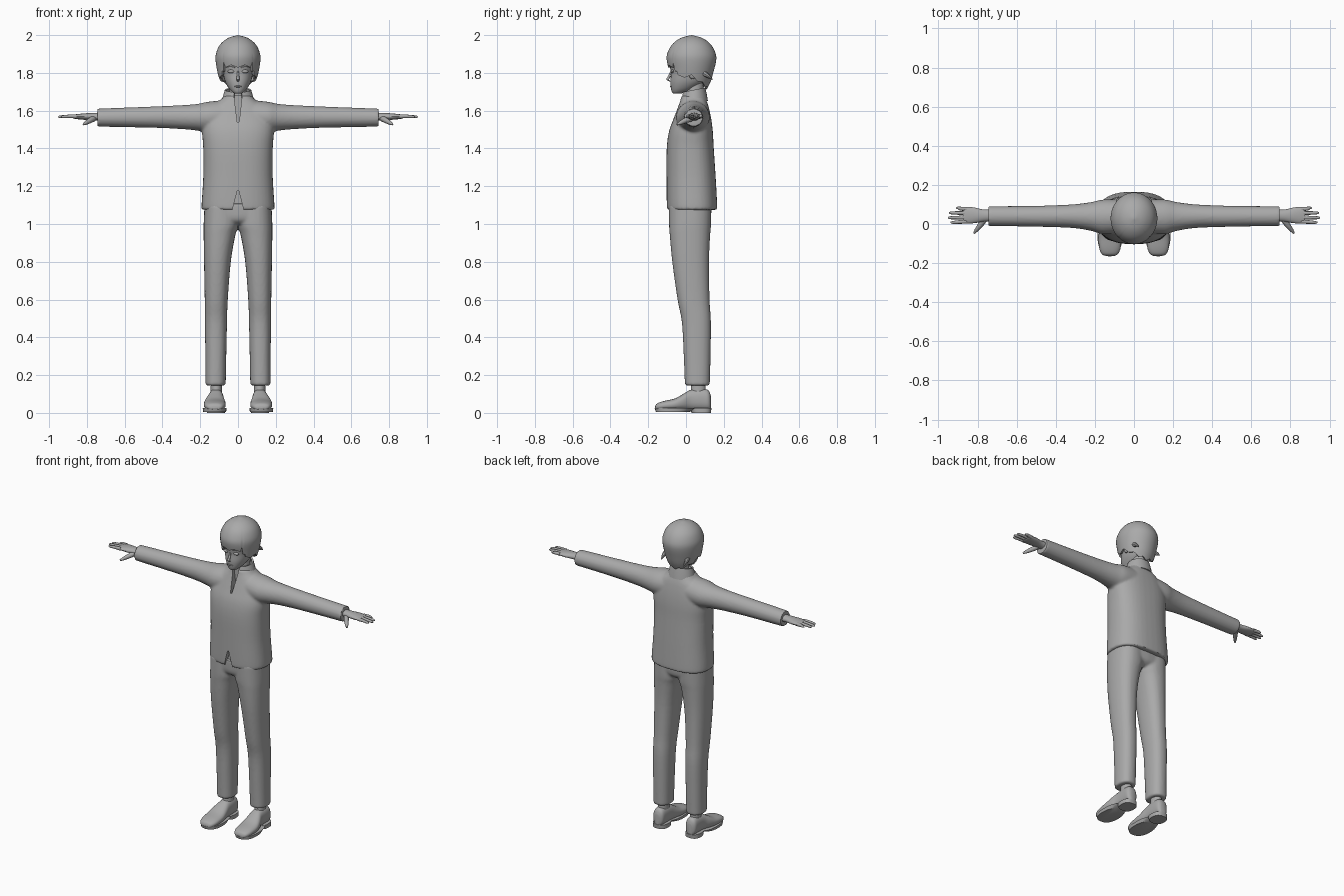
import bpy, bmesh, math
from mathutils import Vector

if "Cube" in bpy.data.objects:
    bpy.data.objects.remove(bpy.data.objects["Cube"])

grey = bpy.data.materials.new("plain grey")
grey.diffuse_color = (0.4, 0.4, 0.4, 1)
grey.use_nodes = True
grey.node_tree.nodes["Principled BSDF"].inputs["Base Color"].default_value = grey.diffuse_color


def finish(name, bm):
    bmesh.ops.recalc_face_normals(bm, faces=bm.faces)
    me = bpy.data.meshes.new(name)
    bm.to_mesh(me)
    bm.free()
    me.materials.append(grey)
    ob = bpy.data.objects.new(name, me)
    bpy.context.collection.objects.link(ob)
    return ob


def smooth_path(rows, steps):
    """Catmull-Rom interpolation between rows of numbers."""
    out = []
    for i in range(len(rows) - 1):
        a, b, c, d = (rows[max(0, min(len(rows) - 1, i + k))] for k in (-1, 0, 1, 2))
        for s in range(steps):
            t = s / steps
            out.append([0.5 * (2 * q + (r - p) * t + (2 * p - 5 * q + 4 * r - u) * t * t
                               + (3 * q - p - 3 * r + u) * t ** 3) for p, q, r, u in zip(a, b, c, d)])
    return out + [list(rows[-1])]


def loft(name, axis, rows, n=28, steps=4, power=2.0, side=1):
    """Rows are (position on axis, min u, max u, min v, max v); u, v are the other axes in order."""
    bm = bmesh.new()
    rings = []
    for w, u0, u1, v0, v1 in smooth_path(rows, steps):
        ring = []
        for k in range(n):
            c, s = math.cos(math.tau * k / n), math.sin(math.tau * k / n)
            e = 2 / power
            u = (u0 + u1) / 2 + (u1 - u0) / 2 * math.copysign(abs(c) ** e, c)
            v = (v0 + v1) / 2 + (v1 - v0) / 2 * math.copysign(abs(s) ** e, s)
            co = {'x': (w, u, v), 'y': (u, w, v), 'z': (u, v, w)}[axis]
            ring.append(bm.verts.new((co[0] * side, co[1], co[2])))
        rings.append(ring)
    for a, b in zip(rings, rings[1:]):
        for k in range(n):
            bm.faces.new((a[k], a[(k + 1) % n], b[(k + 1) % n], b[k]))
    bm.faces.new(rings[0])
    bm.faces.new(rings[-1])
    return finish(name, bm)


def tube(name, points, side, n=10):
    """Tapered round limb through points (x, y, z, radius)."""
    bm = bmesh.new()
    path = smooth_path(points, 3)
    d = (Vector(path[-1][:3]) - Vector(path[0][:3])).normalized()
    u = d.cross(Vector((0, 0, 1))).normalized()
    v = d.cross(u)
    rings = []
    for x, y, z, r in path:
        pts = [Vector((x, y, z)) + r * (math.cos(math.tau * k / n) * u + math.sin(math.tau * k / n) * v)
               for k in range(n)]
        rings.append([bm.verts.new((p.x * side, p.y, p.z)) for p in pts])
    for a, b in zip(rings, rings[1:]):
        for k in range(n):
            bm.faces.new((a[k], a[(k + 1) % n], b[(k + 1) % n], b[k]))
    bm.faces.new(rings[0])
    bm.faces.new(rings[-1])
    return finish(name, bm)


def ball(name, loc, size):
    bm = bmesh.new()
    bmesh.ops.create_uvsphere(bm, u_segments=16, v_segments=10, radius=1)
    for v in bm.verts:
        v.co = Vector([c * s + o for c, s, o in zip(v.co, size, loc)])
    return finish(name, bm)


def wedge(outline, y0, y1):
    """Prism with an outline in x and z, used as a cutter."""
    bm = bmesh.new()
    a = [bm.verts.new((x, y0, z)) for x, z in outline]
    b = [bm.verts.new((x, y1, z)) for x, z in outline]
    bm.faces.new(a)
    bm.faces.new(b)
    for k in range(len(a)):
        j = (k + 1) % len(a)
        bm.faces.new((a[k], a[j], b[j], b[k]))
    ob = finish("cutter", bm)
    ob.hide_render = True
    return ob


def bake(ob, helpers=()):
    dg = bpy.context.evaluated_depsgraph_get()
    me = bpy.data.meshes.new_from_object(ob.evaluated_get(dg))
    ob.modifiers.clear()
    ob.data = me
    for h in helpers:
        bpy.data.objects.remove(h)


def blend(name, parts, voxel):
    """Fuse overlapping parts into one softly blended skin."""
    bm = bmesh.new()
    for p in parts:
        bm.from_mesh(p.data)
        bpy.data.objects.remove(p)
    ob = finish(name, bm)
    r = ob.modifiers.new("fuse", 'REMESH')
    r.mode, r.voxel_size, r.use_smooth_shade = 'VOXEL', voxel, True
    s = ob.modifiers.new("soften", 'SMOOTH')
    s.factor, s.iterations = 0.5, 4
    bake(ob)
    return ob


# Jacket: body and sleeves fused, with a neck slit and a hem notch
body = loft("body", 'z', [
    (1.075, -.19, .19, -.098, .163), (1.10, -.193, .193, -.102, .165), (1.25, -.184, .184, -.103, .157),
    (1.40, -.184, .184, -.102, .147), (1.49, -.19, .19, -.09, .142), (1.56, -.18, .18, -.065, .133),
    (1.62, -.14, .14, -.042, .12), (1.655, -.095, .095, -.03, .108), (1.68, -.07, .07, -.025, .10)],
    n=40, power=2.5)
sleeves = [loft("sleeve", 'x', [
    (.08, -.05, .125, 1.48, 1.655), (.16, -.052, .125, 1.485, 1.647), (.22, -.035, .112, 1.495, 1.635),
    (.32, -.02, .10, 1.504, 1.628), (.5, -.014, .093, 1.511, 1.62), (.745, -.01, .091, 1.515, 1.611)],
    side=s) for s in (-1, 1)]
jacket = blend("jacket", [body] + sleeves, .008)
cutters = [wedge([(-.036, 1.05), (.036, 1.05), (.004, 1.175), (-.004, 1.175)], -.2, -.075),
           wedge([(-.004, 1.54), (.006, 1.54), (.024, 1.70), (-.024, 1.70)], -.2, -.01)]
for c in cutters:
    m = jacket.modifiers.new("cut", 'BOOLEAN')
    m.operation, m.solver, m.object = 'DIFFERENCE', 'EXACT', c
bake(jacket, cutters)

# Standing collar, open at the front
bm = bmesh.new()
rows = []
for z, rx, ry in ((1.64, .088, .074), (1.675, .08, .068), (1.71, .07, .06)):
    row = []
    for k in range(33):
        t = math.radians(-90 + 17 + k * 326 / 32)
        row.append(bm.verts.new((rx * math.cos(t), .042 + ry * math.sin(t), z + .012 * math.sin(t))))
    rows.append(row)
for a, b in zip(rows, rows[1:]):
    for k in range(32):
        bm.faces.new((a[k], a[k + 1], b[k + 1], b[k]))
collar = finish("collar", bm)
collar.modifiers.new("thickness", 'SOLIDIFY').thickness = .01
bake(collar)

# Trousers: two legs and a seat fused at the crotch
legs = [loft("leg", 'z', [
    (.145, .065, .172, -.006, .126), (.3, .062, .173, -.012, .13), (.48, .058, .175, -.022, .132),
    (.6, .054, .176, -.045, .125), (.8, .038, .18, -.073, .122), (.94, .014, .182, -.086, .128),
    (1.0, -.005, .182, -.09, .133), (1.1, -.005, .178, -.09, .135)], power=2.3, side=s) for s in (-1, 1)]
seat = loft("seat", 'z', [(1.0, -.11, .11, -.06, .10), (1.03, -.17, .17, -.086, .13),
                          (1.11, -.178, .178, -.09, .135)], power=2.4)
blend("trousers", legs + [seat], .008)

for s in (-1, 1):
    # Ankles and shoes with soles and heels
    loft("ankle", 'z', [(.07, .083, .147, .015, .11), (.12, .085, .145, .025, .105), (.18, .087, .143, .03, .10)],
         side=s)
    loft("shoe", 'y', [
        (-.163, .10, .145, .018, .035), (-.153, .082, .165, .015, .05), (-.12, .068, .178, .014, .062),
        (-.06, .065, .181, .014, .076), (-.015, .07, .172, .014, .10), (.025, .076, .158, .014, .122),
        (.08, .078, .155, .014, .128), (.118, .082, .152, .014, .12), (.132, .098, .135, .018, .09)],
        power=2.4, side=s)
    loft("sole", 'z', [(.006, .063, .184, -.16, .02), (.025, .06, .187, -.166, .06)], steps=1, power=2.4, side=s)
    loft("heel", 'z', [(0, .07, .165, .03, .132), (.026, .07, .165, .02, .135)], steps=1, power=2.6, side=s)
    # Hands: palm, four fingers and a thumb
    loft("palm", 'x', [(.72, .014, .074, 1.545, 1.59), (.77, .012, .074, 1.549, 1.588), (.82, .004, .085, 1.552, 1.585),
                       (.865, .003, .087, 1.557, 1.58), (.875, .012, .08, 1.561, 1.577)], n=20, side=s)
    for y, yt, tip in ((.013, .008, .938), (.034, .032, .952), (.055, .057, .946), (.076, .082, .91)):
        tube("finger", [(.855, y, 1.569, .011), (.89, (y + yt) / 2, 1.57, .0095),
                        (tip - .012, yt, 1.568, .0075), (tip, yt, 1.567, .003)], s)
    tube("thumb", [(.765, .025, 1.558, .016), (.785, -.005, 1.547, .014), (.805, -.03, 1.535, .01),
                   (.818, -.047, 1.527, .005)], s)
    # Ears and eyes
    ball("ear", (s * .086, .035, 1.80), (.012, .022, .033))
    ball("eye", (s * .036, -.072, 1.808), (.019, .009, .009))
    tube("eyebrow", [(.018, -.084, 1.829, .003), (.04, -.08, 1.834, .004), (.06, -.062, 1.829, .002)], s, n=6)

# Neck, head, nose and lips
loft("neck", 'z', [(1.55, -.05, .05, -.005, .09), (1.66, -.046, .046, 0, .09), (1.80, -.046, .046, .0, .10)])
loft("head", 'z', [
    (1.69, -.016, .016, -.066, -.03), (1.698, -.03, .03, -.074, .0), (1.72, -.05, .05, -.08, .05),
    (1.755, -.069, .069, -.083, .10), (1.80, -.08, .08, -.08, .125), (1.85, -.088, .088, -.085, .135),
    (1.92, -.08, .08, -.07, .12), (1.96, -.04, .04, -.03, .08)], power=2.2)
tube("nose", [(0, -.078, 1.81, .004), (0, -.09, 1.78, .007), (0, -.097, 1.764, .008), (0, -.084, 1.755, .005)], 1)
ball("lips", (0, -.079, 1.728), (.019, .007, .005))

# Hair: domed cap with a jagged lower edge, longer at the nape
bm = bmesh.new()
N, M = 80, 18
profile = smooth_path([(2.0, 0, 0), (1.985, .052, .057), (1.95, .095, .103), (1.90, .117, .129), (1.86, .118, .13),
                       (1.80, .108, .115), (1.75, .094, .10), (1.69, .065, .068)], 5)


def radius(z):
    for p, q in zip(profile, profile[1:]):
        if q[0] <= z <= p[0]:
            t = (p[0] - z) / (p[0] - q[0])
            return [p[i] + (q[i] - p[i]) * t for i in (1, 2)]
    return profile[-1][1:]


top = bm.verts.new((0, .03, 2.0))
cols = []
for k in range(N):
    t = math.tau * k / N
    front = -math.sin(t)
    low = 1.828 if front > .72 else 1.775 if front > .05 else 1.775 + .062 * min(front, 0)
    low += .014 * abs((k % 8) - 4) / 4 + (.025 if .62 < front < .8 else 0)
    col = []
    for j in range(1, M + 1):
        z = 2.0 - (2.0 - low) * (j / M) ** 1.5
        rx, ry = radius(z)
        if front > 0:
            ry = max(ry, .122 if z < 1.86 else 0)
        col.append(bm.verts.new((rx * math.cos(t), .029 + ry * math.sin(t), z)))
    cols.append(col)
for k in range(N):
    a, b = cols[k], cols[(k + 1) % N]
    bm.faces.new((top, a[0], b[0]))
    for j in range(M - 1):
        bm.faces.new((a[j], a[j + 1], b[j + 1], b[j]))
hair = finish("hair", bm)
hair.modifiers.new("thickness", 'SOLIDIFY').thickness = .012
bake(hair)
# Loose tufts at the sides of the nape
for s in (-1, 1):
    tube("hair_tuft", [(.075, .09, 1.80, .016), (.082, .115, 1.785, .011), (.08, .14, 1.765, .002)], s, n=8)

# Smooth shading with sharp edges kept
for ob in bpy.data.objects:
    ob.select_set(True)
bpy.context.view_layer.objects.active = jacket
bpy.ops.object.shade_smooth_by_angle(angle=math.radians(40))
